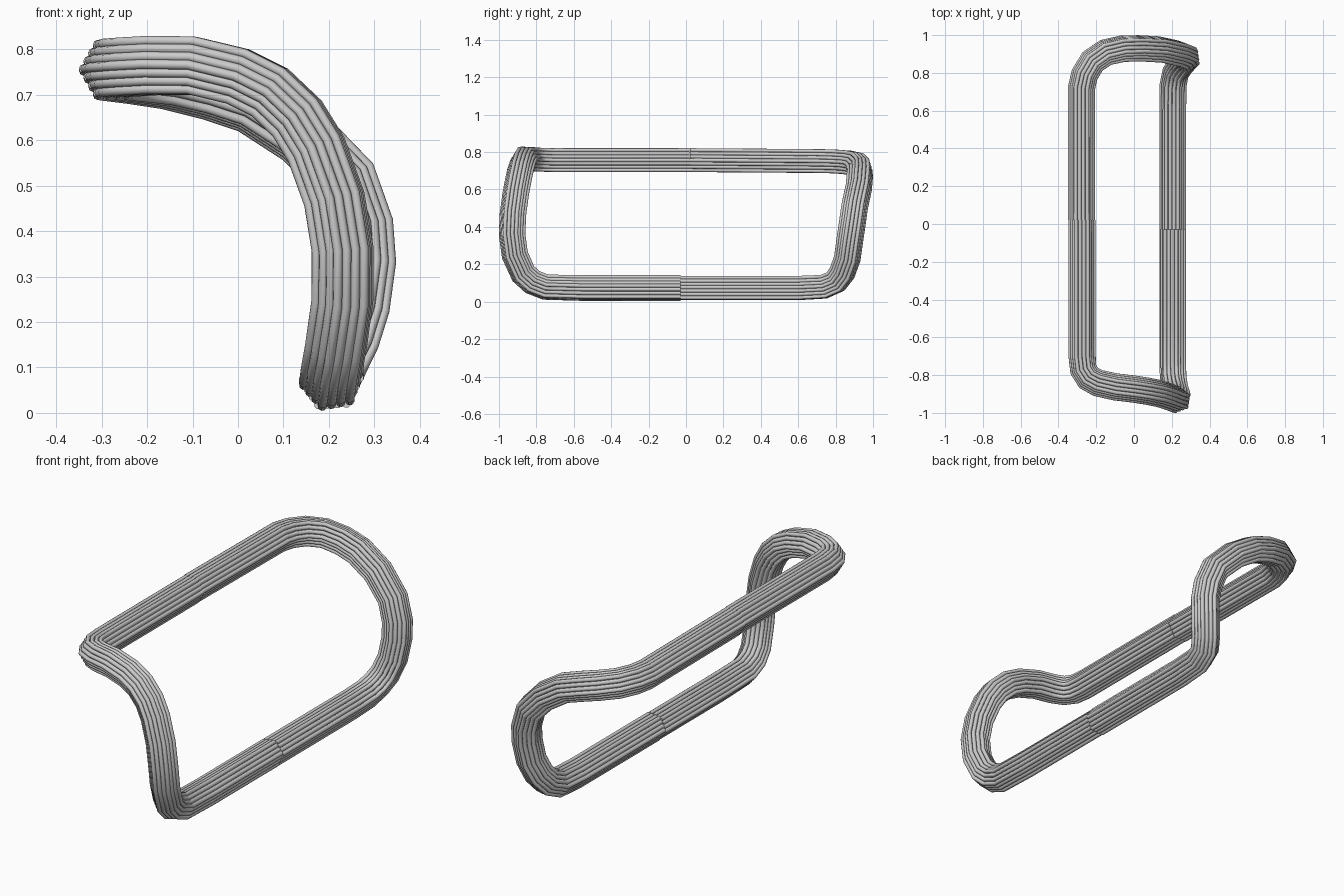
import bpy
from math import radians
from mathutils import Vector

cube = bpy.data.objects.get("Cube")
if cube:
    bpy.data.objects.remove(cube, do_unlink=True)

WIRE_RADIUS = 0.0105
SPACING = 0.0205
RINGS = 3

wire_grey = bpy.data.materials.new("wire_grey")
wire_grey.use_nodes = True
colour = (0.6, 0.6, 0.6, 1)
wire_grey.diffuse_color = colour
wire_grey.node_tree.nodes["Principled BSDF"].inputs["Base Color"].default_value = colour


def hexagon_offsets():
    """Wire positions of a hexagonally packed bundle, corners on the first axis."""
    offsets = []
    for row in range(-RINGS, RINGS + 1):
        count = 2 * RINGS + 1 - abs(row)
        for i in range(count):
            offsets.append(((i - (count - 1) / 2) * SPACING, row * SPACING * 0.75 ** 0.5))
    return offsets


def transported_frames(path):
    """Two cross-section axes at each path point, carried along without twisting."""
    frames = []
    side = Vector((1, 0, 0))
    last = len(path) - 1
    for i in range(last + 1):
        incoming = (path[i] - path[max(i - 1, 0)]).normalized()
        outgoing = (path[min(i + 1, last)] - path[i]).normalized()
        tangent = (incoming + outgoing).normalized()
        side = (side - tangent * side.dot(tangent)).normalized()
        frames.append((side.copy(), tangent.cross(side)))
    return frames


def wire_bundle(name, points):
    path = [Vector(p) for p in points]
    frames = transported_frames(path)
    curve = bpy.data.curves.new(name, "CURVE")
    curve.dimensions = "3D"
    curve.fill_mode = "FULL"
    curve.bevel_depth = WIRE_RADIUS
    curve.bevel_resolution = 2
    curve.use_fill_caps = True
    curve.materials.append(wire_grey)
    for a, b in hexagon_offsets():
        wire = curve.splines.new("POLY")
        wire.points.add(len(path) - 1)
        for target, centre, (u, v) in zip(wire.points, path, frames):
            target.co = (*(centre + u * a + v * b), 1)
    bundle = bpy.data.objects.new(name, curve)
    bpy.context.collection.objects.link(bundle)
    # Turn the bevelled wires into a plain mesh, round along the wire and sharp at its cut ends
    bpy.ops.object.select_all(action="DESELECT")
    bundle.select_set(True)
    bpy.context.view_layer.objects.active = bundle
    bpy.ops.object.convert(target="MESH")
    bpy.ops.object.shade_smooth_by_angle(angle=radians(75))


# Front half of the coil: upper bar, curved end, lower bar
wire_bundle("front_coil_half", [
    (-.275, .02, .757), (-.275, -.7, .757), (-.268, -.77, .759), (-.24, -.815, .761),
    (-.19, -.842, .764), (-.1, -.862, .764), (0, -.874, .74), (.07, -.885, .705),
    (.13, -.897, .648), (.172, -.91, .58), (.212, -.925, .47), (.23, -.93, .36),
    (.23, -.915, .25), (.216, -.87, .15), (.208, -.82, .105), (.205, -.75, .078),
    (.205, -.55, .073), (.205, -.03, .073),
])

# Back half of the coil: its end bows further out to the left
wire_bundle("back_coil_half", [
    (-.278, .02, .757), (-.278, .72, .752), (-.262, .79, .75), (-.22, .86, .745),
    (-.15, .908, .735), (-.06, .928, .713), (.03, .93, .683), (.14, .924, .612),
    (.24, .902, .51), (.275, .888, .41), (.281, .876, .33), (.267, .862, .23),
    (.243, .835, .155), (.22, .8, .108), (.207, .735, .08),
    (.205, .6, .073), (.205, -.03, .073),
])
